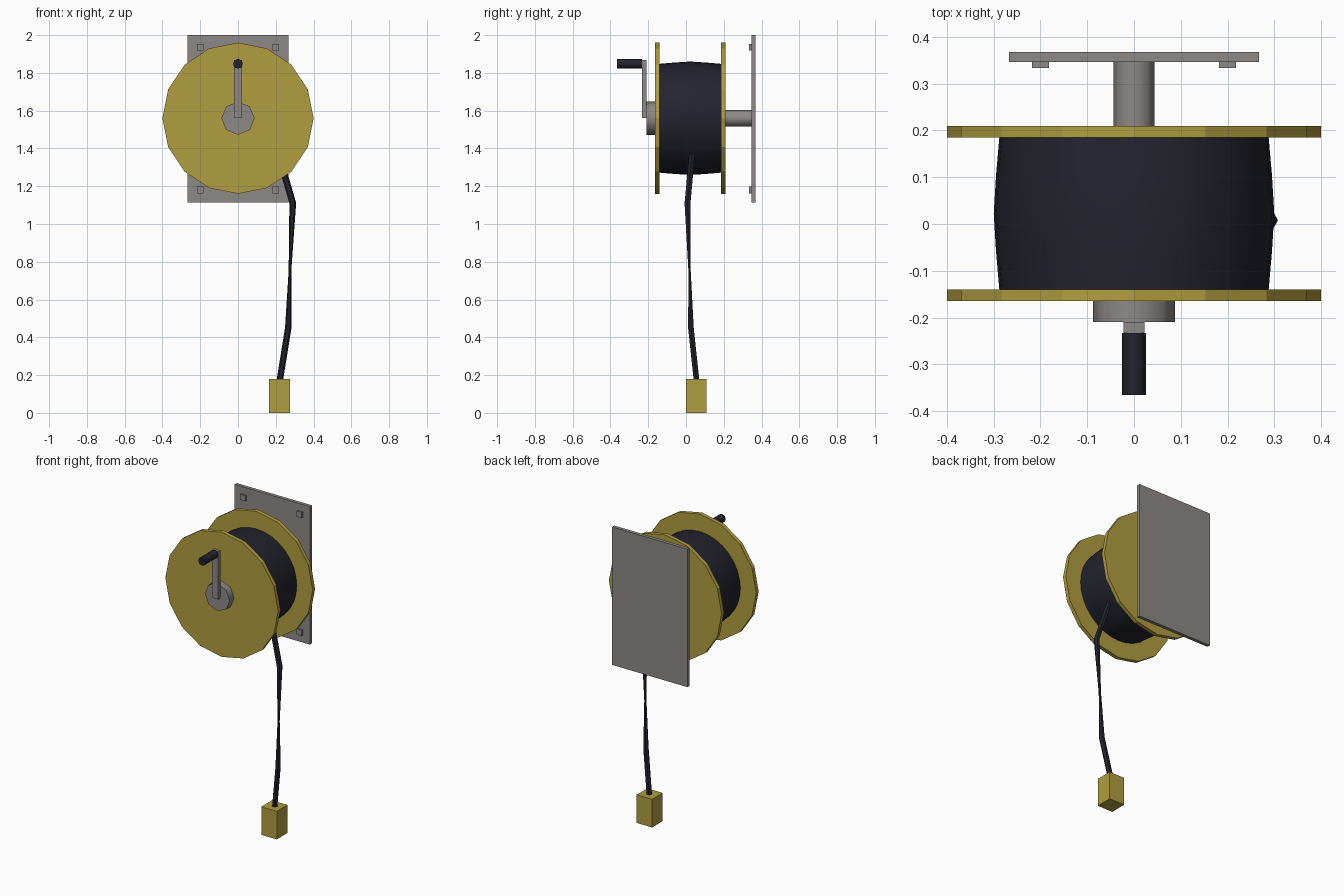
import bpy
import math
from mathutils import Vector

default = bpy.data.objects.get("Cube")
if default:
    bpy.data.objects.remove(default, do_unlink=True)


def make_material(name, rgb):
    mat = bpy.data.materials.new(name)
    mat.use_nodes = True
    mat.diffuse_color = (*rgb, 1)
    mat.node_tree.nodes["Principled BSDF"].inputs["Base Color"].default_value = (*rgb, 1)
    return mat


YELLOW = make_material("ochre_yellow", (0.44, 0.34, 0.05))
GREY = make_material("metal_grey", (0.27, 0.25, 0.24))
DARK = make_material("dark_rubber", (0.016, 0.017, 0.027))

AXLE_Z = 1.56


def build(name, verts, faces, mat, smooth=False):
    mesh = bpy.data.meshes.new(name)
    mesh.from_pydata(verts, [], faces)
    mesh.materials.append(mat)
    obj = bpy.data.objects.new(name, mesh)
    bpy.context.collection.objects.link(obj)
    if smooth:
        bpy.ops.object.select_all(action="DESELECT")
        obj.select_set(True)
        bpy.context.view_layer.objects.active = obj
        bpy.ops.object.shade_smooth_by_angle(angle=math.radians(50))
    return obj


def loft(name, rings, mat, smooth=False):
    """Skin a list of equally sized rings and cap both ends."""
    n = len(rings[0])
    verts = [v for ring in rings for v in ring]
    faces = [(r * n + i, r * n + (i + 1) % n, (r + 1) * n + (i + 1) % n, (r + 1) * n + i)
             for r in range(len(rings) - 1) for i in range(n)]
    faces.append(tuple(reversed(range(n))))
    faces.append(tuple(range(len(verts) - n, len(verts))))
    return build(name, verts, faces, mat, smooth)


def lathe(name, profile, sides, mat, z=AXLE_Z, smooth=False):
    """Turn (y, radius) pairs around a line running front to back."""
    angles = [2 * math.pi * i / sides for i in range(sides)]
    rings = [[(r * math.sin(a), y, z + r * math.cos(a)) for a in angles]
             for y, r in profile]
    return loft(name, rings, mat, smooth)


def box(name, x, y, z, mat):
    rings = [[(x[0], y[0], h), (x[1], y[0], h), (x[1], y[1], h), (x[0], y[1], h)] for h in z]
    return loft(name, rings, mat)


# Reel: two flanges and the wound cable between them
lathe("front_flange", [(-0.165, 0.4), (-0.14, 0.4)], 16, YELLOW)
lathe("back_flange", [(0.185, 0.4), (0.21, 0.4)], 16, YELLOW)
lathe("wound_cable", [(-0.14, 0.288), (-0.06, 0.295), (0.022, 0.3), (0.105, 0.295), (0.185, 0.288)],
      32, DARK, smooth=True)

# Axle, hub and crank
lathe("axle", [(0.21, 0.044), (0.346, 0.044)], 8, GREY, smooth=True)
lathe("hub", [(-0.21, 0.088), (-0.165, 0.088)], 8, GREY, smooth=True)
box("crank_arm", (-0.022, 0.022), (-0.233, -0.21), (AXLE_Z, 1.867), GREY)
lathe("crank_handle", [(-0.366, 0.026), (-0.233, 0.026)], 8, DARK, z=1.848, smooth=True)

# Wall plate with four square bolts
box("wall_plate", (-0.267, 0.267), (0.346, 0.368), (1.115, 2.0), GREY)
for side, x in (("right", -0.2), ("left", 0.2)):
    for level, z in (("lower", 1.18), ("upper", 1.936)):
        box(f"{level}_{side}_bolt", (x - 0.018, x + 0.018), (0.334, 0.346),
            (z - 0.018, z + 0.018), GREY)

# Hanging cable, pinched where it twists
path = [((0.215, 0.032, 1.37), 0.017), ((0.29, 0.008, 1.11), 0.018),
        ((0.275, 0.019, 0.75), 0.007), ((0.266, 0.026, 0.45), 0.017),
        ((0.221, 0.056, 0.17), 0.017)]
points = [Vector(p) for p, r in path]
rings = []
for i, (p, r) in enumerate(path):
    along = (points[max(i - 1, 0)] - points[min(i + 1, len(path) - 1)]).normalized()
    u = Vector((0, 1, 0)).cross(along).normalized()
    v = along.cross(u)
    rings.append([points[i] + r * (math.cos(k * math.tau / 6) * u + math.sin(k * math.tau / 6) * v)
                  for k in range(6)])
rings.reverse()
loft("hanging_cable", rings, DARK, smooth=True)

# Weight on the end of the cable
box("end_weight", (0.165, 0.275), (0.0, 0.108), (0.0, 0.18), YELLOW)
